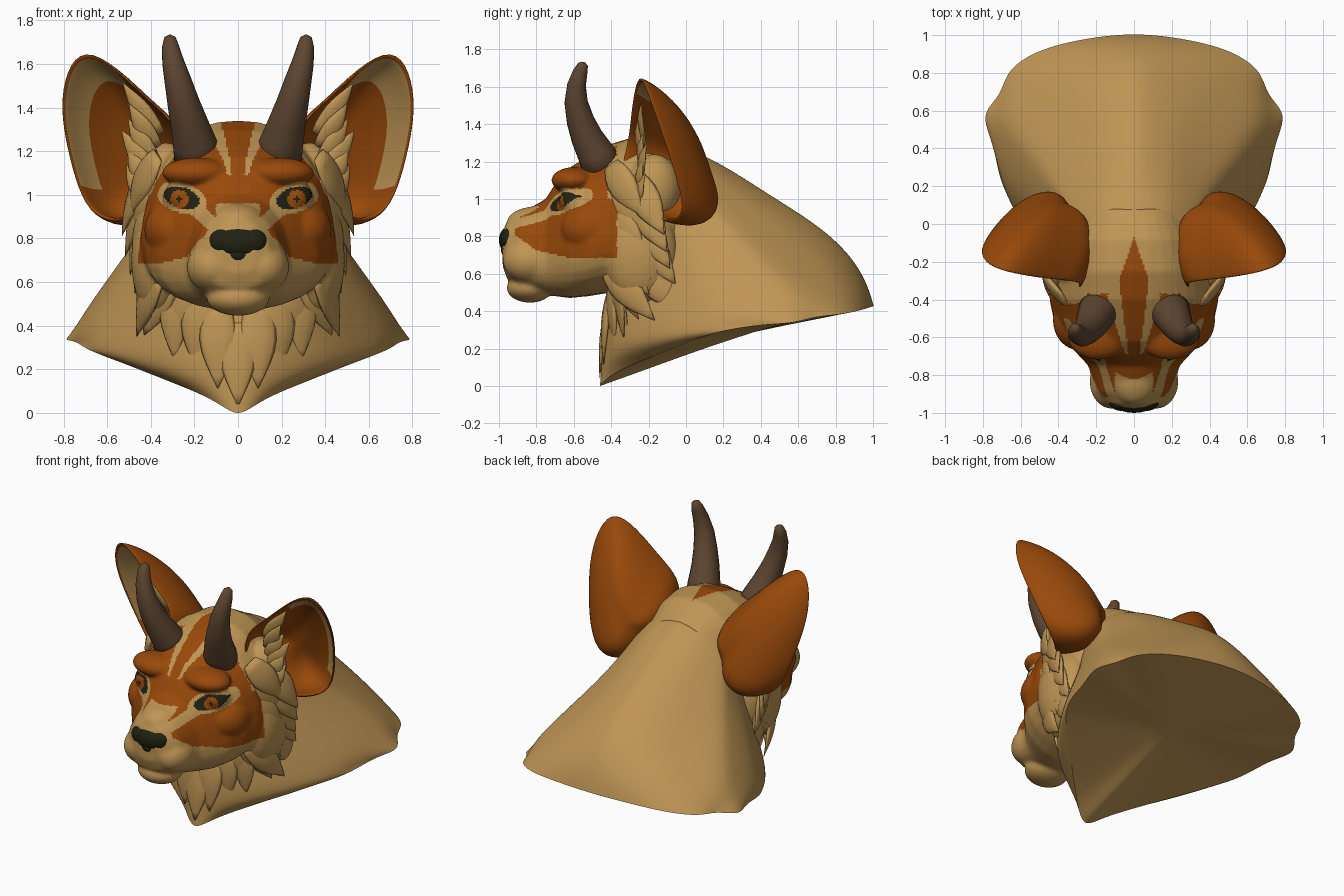
import bpy, bmesh, math, random
from mathutils import Vector as V, Matrix

if "Cube" in bpy.data.objects:
    bpy.data.objects.remove(bpy.data.objects["Cube"])

random.seed(4)


def material(name, rgb):
    m = bpy.data.materials.new(name)
    m.diffuse_color = (*rgb, 1)
    m.use_nodes = True
    m.node_tree.nodes["Principled BSDF"].inputs["Base Color"].default_value = m.diffuse_color
    return m


TAN, ORANGE, HORN, BLACK = range(4)
MATS = [material("tan_fur", (0.52, 0.30, 0.09)), material("orange_fur", (0.315, 0.066, 0.003)),
        material("horn_brown", (0.112, 0.061, 0.031)), material("nose_black", (0.015, 0.016, 0.006))]


def finish(name, bm, mat=None, subsurf=0):
    bmesh.ops.recalc_face_normals(bm, faces=bm.faces)
    me = bpy.data.meshes.new(name)
    bm.to_mesh(me)
    bm.free()
    for m in MATS:
        me.materials.append(m)
    for p in me.polygons:
        p.use_smooth = True
        if mat is not None:
            p.material_index = mat
    ob = bpy.data.objects.new(name, me)
    bpy.context.collection.objects.link(ob)
    if subsurf:
        mod = ob.modifiers.new("subsurf", 'SUBSURF')
        mod.levels = mod.render_levels = subsurf
    return ob


def bridge(bm, a, b, mats=None):
    n = len(a)
    for i in range(n):
        f = bm.faces.new((a[i], a[(i + 1) % n], b[(i + 1) % n], b[i]))
        f.material_index = mats(i) if mats else 0


def loft(bm, rings):
    vr = [[bm.verts.new(p) for p in r] for r in rings]
    for a, b in zip(vr, vr[1:]):
        bridge(bm, a, b)
    bm.faces.new(vr[0])
    bm.faces.new(vr[-1][::-1])


def ball(bm, c, r):
    for s in ((1, -1) if c[0] else (1,)):
        bmesh.ops.create_uvsphere(bm, u_segments=24, v_segments=16, radius=1,
                                  matrix=Matrix.Translation((c[0] * s, c[1], c[2])) @ Matrix.Diagonal((*r, 1)))


def sweep(bm, pts, radii, out, flat=1.0, sides=12):
    rings = []
    for i, (p, r) in enumerate(zip(pts, radii)):
        t = (pts[min(i + 1, len(pts) - 1)] - pts[max(i - 1, 0)]).normalized()
        b = t.cross(out).normalized()
        n = b.cross(t)
        rings.append([p + b * r * math.cos(k * math.tau / sides) + n * r * flat * math.sin(k * math.tau / sides)
                      for k in range(sides)])
    loft(bm, rings)


def tuft(bm, a, b, w, out, bulge=0.02, flat=0.35):
    """Pointed flat lock of fur, built on both sides."""
    for s in (1, -1):
        m = V((s, 1, 1))
        A, B, O = V(a) * m, V(b) * m, (V(out) * m).normalized()
        mid = (A + B) / 2 + O * bulge * 2
        pts = [A * (1 - t) ** 2 + mid * 2 * t * (1 - t) + B * t * t for t in [i / 7 for i in range(8)]]
        sweep(bm, pts, [w * k for k in (.6, .85, .98, 1, .88, .64, .34, .03)], O, flat, 10)


def lerp(a, b, t):
    return V(a).lerp(V(b), t)


def jitter(r):
    return V([random.uniform(-r, r) for _ in range(3)])


# ---- neck and shoulders: flared rings on a slanted rim, hollowed beside the nape
rim = [(0, -.48, -.03), (.1, -.42, .06), (.33, -.2, .15), (.53, 0, .23), (.71, .17, .295), (.735, .42, .33),
       (.82, .58, .335), (.70, .68, .37), (.68, .81, .38), (.52, .92, .40), (.28, .98, .42), (0, 1.015, .43)]
sections = [  # front (y, z), side (x, y, z), back (y, z), hollow
    ((-.46, .13), (.73, .46, .44), (.985, .53), 1.05), ((-.455, .30), (.635, .38, .58), (.91, .68), 1.3),
    ((-.44, .46), (.53, .26, .72), (.74, .85), 1.45), ((-.38, .60), (.42, .12, .88), (.46, 1.02), 1.4),
    ((-.36, .72), (.34, 0, 1.04), (.15, 1.22), 1.2), ((-.36, .9), (.24, -.15, 1.17), (-.05, 1.29), 1)]
halves = [rim]
for f, s, b, hollow in sections:
    half = []
    for i in range(12):
        if i <= 6:
            t = i / 6 * math.pi / 2
            x, k, e = s[0] * math.sin(t) ** 1.15, math.cos(t), f
        else:
            t = (11 - i) / 5 * math.pi / 2
            x, k, e = s[0] * math.sin(t) ** hollow, math.cos(t) ** hollow, b
        fold = 1 + (0.03 if i % 2 else -0.02) * (3 < i < 10)
        half.append((x * fold, s[1] + (e[0] - s[1]) * k, s[2] + (e[1] - s[2]) * k))
    halves.append(half)
full = [h + [(-x, y, z) for x, y, z in h[-2:0:-1]] for h in halves]
bm = bmesh.new()
vr = [[bm.verts.new(p) for p in r] for r in full]
for a, b in zip(vr, vr[1:]):
    bridge(bm, a, b)
bm.faces.new(vr[-1])
finish("neck_and_shoulders", bm, TAN, 3)

# ---- flat underside with the same rim
bm = bmesh.new()
outer = [bm.verts.new(p) for p in full[0]]
inner = [bm.verts.new(lerp(p, (0, .35, .29), .5)) for p in full[0]]
bridge(bm, outer, inner)
bm.faces.new(inner)
finish("underside", bm, TAN, 3)

# ---- head: muzzle to skull loft with added masses, fused by remeshing
bm = bmesh.new()
head_sections = [  # y, bottom, top, half width
    (-.98, .64, .83, .08), (-.955, .57, .88, .15), (-.89, .53, .925, .20), (-.82, .51, .96, .215),
    (-.75, .49, 1.0, .235), (-.70, .48, 1.08, .28), (-.62, .47, 1.17, .355), (-.52, .48, 1.23, .41),
    (-.40, .50, 1.295, .435), (-.25, .54, 1.34, .42), (-.08, .6, 1.33, .37), (.08, .72, 1.24, .28)]
rings = []
for y, zb, zt, w in head_sections:
    ring = []
    for i in range(32):
        a = i * math.tau / 32
        c, s = (math.copysign(abs(q) ** .82, q) for q in (math.cos(a), math.sin(a)))
        ring.append(V((w * c * (1 - .18 * s), y, (zb + zt) / 2 + (zt - zb) / 2 * s)))
    rings.append(ring)
loft(bm, rings)
for c, r in [((.19, -.60, 1.10), (.16, .12, .07)),    # brow
             ((.255, -.58, .985), (.09, .10, .08)),   # eye
             ((.29, -.51, .84), (.14, .16, .14)),     # cheek
             ((.115, -.835, .67), (.12, .145, .12)),  # lip pad
             ((0, -.835, .525), (.145, .125, .08)),   # chin
             ((0, -.80, .87), (.13, .16, .09)),       # bridge
             ((.36, -.24, .70), (.13, .20, .27)),     # ruff mass
             ((.33, -.17, 1.06), (.12, .14, .18))]:   # ear root
    ball(bm, c, r)
head = finish("head", bm)
mod = head.modifiers.new("fuse", 'REMESH')
mod.mode, mod.voxel_size = 'VOXEL', 0.01
mod = head.modifiers.new("soften", 'SMOOTH')
mod.factor, mod.iterations = 0.5, 12
dg = bpy.context.evaluated_depsgraph_get()
mesh = bpy.data.meshes.new_from_object(head.evaluated_get(dg))
head.modifiers.clear()
head.data = mesh
mesh.materials.clear()
for m in MATS:
    mesh.materials.append(m)


def head_colour(c):
    x, y, z = abs(c.x), c.y, c.z
    if y < -.5:  # eye, iris and pale surround
        r = math.hypot(x - .268, z - .98)
        if r < .042:
            return BLACK if r < .012 else ORANGE
        dx, dz = x - .258, z - .985 - .2 * (x - .255)
        if (dx / .082) ** 2 + (dz / .05) ** 2 < 1:
            return BLACK
        if (dx / .115) ** 2 + (dz / .07) ** 2 < 1:
            return TAN
        if y < -.6 and abs(z - (.86 + .9 * (x - .11))) < .045 and .10 < x < .22:
            return TAN
    if z > 1.04:  # forehead stripes
        w = .08 * (-.07 - y) / .23 if y > -.3 else .08 - .13 * (-.3 - y)
        if x < w:
            return ORANGE
        if x < .14 - .32 * max(0, -.4 - y) and y > -.69:
            return TAN
    if z < .96 and y < -.74 and x < .10:  # muzzle top
        return TAN
    if y < -.915 or z < .685 + max(0, -.62 - y) * .22 + max(0, -.8 - y) * .5:
        return TAN
    return ORANGE if y < (-.37 if z < 1 or z > 1.23 else -.42) else TAN


for p in mesh.polygons:
    p.use_smooth = True
    p.material_index = head_colour(p.center)

# ---- nose
bm = bmesh.new()
ball(bm, (0, -.93, .78), (.125, .07, .08))
ball(bm, (.065, -.935, .785), (.07, .055, .065))
ball(bm, (0, -.94, .73), (.06, .05, .05))
finish("nose", bm, BLACK)

# ---- horns
bm = bmesh.new()
path = [(.18, -.44, 1.15), (.20, -.48, 1.24), (.225, -.53, 1.33), (.25, -.565, 1.42), (.275, -.588, 1.52),
        (.298, -.585, 1.61), (.31, -.565, 1.68), (.312, -.55, 1.72), (.312, -.547, 1.732)]
for s in (1, -1):
    sweep(bm, [V((s * x, y, z)) for x, y, z in path], [.112, .10, .086, .074, .062, .05, .039, .027, .008],
          V((0, -1, 0)), sides=20)
finish("horns", bm, HORN)

# ---- ears: cupped shells with a pale outer band inside
edge = [(.71, -.25, 1.67), (.57, -.28, 1.59), (.41, -.30, 1.43), (.27, -.31, 1.32), (.30, -.36, 1.13),
        (.42, -.30, .97), (.54, -.10, .87), (.67, -.02, .91), (.735, -.03, 1.03), (.785, -.09, 1.22),
        (.815, -.15, 1.4), (.79, -.21, 1.57)]
bm = bmesh.new()
centre, depth = V((.56, -.2, 1.25)), V((-.20, .33, -.13))
for s in (1, -1):
    shells = []
    for scale, d, shift in ((1.04, 1, 0), (.97, .8, .012)):
        rows = []
        for j in range(6):
            a = j / 6 * math.pi / 2
            rows.append([bm.verts.new((centre + (V(p) - centre) * scale * math.cos(a) + depth * (shift + d * math.sin(a)))
                                      * V((s, 1, 1))) for p in edge])
        shells.append(rows)
    for k, rows in enumerate(shells):
        for j in range(5):
            bridge(bm, rows[j], rows[j + 1],
                   lambda i: TAN if k and j < 2 and i in (0, 8, 9, 10, 11) else ORANGE)
        bm.faces.new(rows[-1]).material_index = ORANGE
    bridge(bm, shells[0][0], shells[1][0], lambda i: ORANGE)
finish("ears", bm, subsurf=2)

# ---- tufts inside the ears
bm = bmesh.new()
for i in range(6):
    t = i / 5
    tuft(bm, lerp((.42, -.25, .98), (.36, -.22, 1.28), t),
         lerp((.52, -.20, 1.14), (.51, -.25, 1.50), t) + jitter(.02), .045, (.4, -1, 0), .015)
finish("ear_tufts", bm, TAN)

# ---- cheek ruff sweeping backwards and down
bm = bmesh.new()
for i in range(6):
    t = i / 5
    tuft(bm, lerp((.37, -.40, 1.18), (.36, -.42, .64), t),
         lerp((.48, -.22, .92), (.45, -.17, .36), t) + jitter(.02), .085, (1, -.5, 0), .015, .28)
for i in range(6):
    t = i / 5
    tuft(bm, lerp((.41, -.28, 1.12), (.40, -.25, .66), t),
         lerp((.52, -.12, .80), (.45, -.03, .40), t) + jitter(.015), .085, (1, -.2, 0), .015, .28)
finish("cheek_ruff", bm, TAN)

# ---- chest ruff hanging down the front
bm = bmesh.new()
for i in range(4):
    t = i / 3
    tuft(bm, lerp((.32, -.38, .64), (.09, -.41, .50), t),
         lerp((.41, -.24, .36), (.09, -.455, .13), t) + jitter(.02), .085, (.5 - .4 * t, -1, 0), .01, .25)
tuft(bm, (.004, -.42, .42), (.004, -.462, .04), .08, (0, -1, 0), .005, .25)
for x in (.17, .29):
    tuft(bm, (x, -.42 + x * .2, .6), (x, -.46 + x * .45, .24), .07, (.3, -1, 0), .01, .25)
finish("chest_ruff", bm, TAN)
